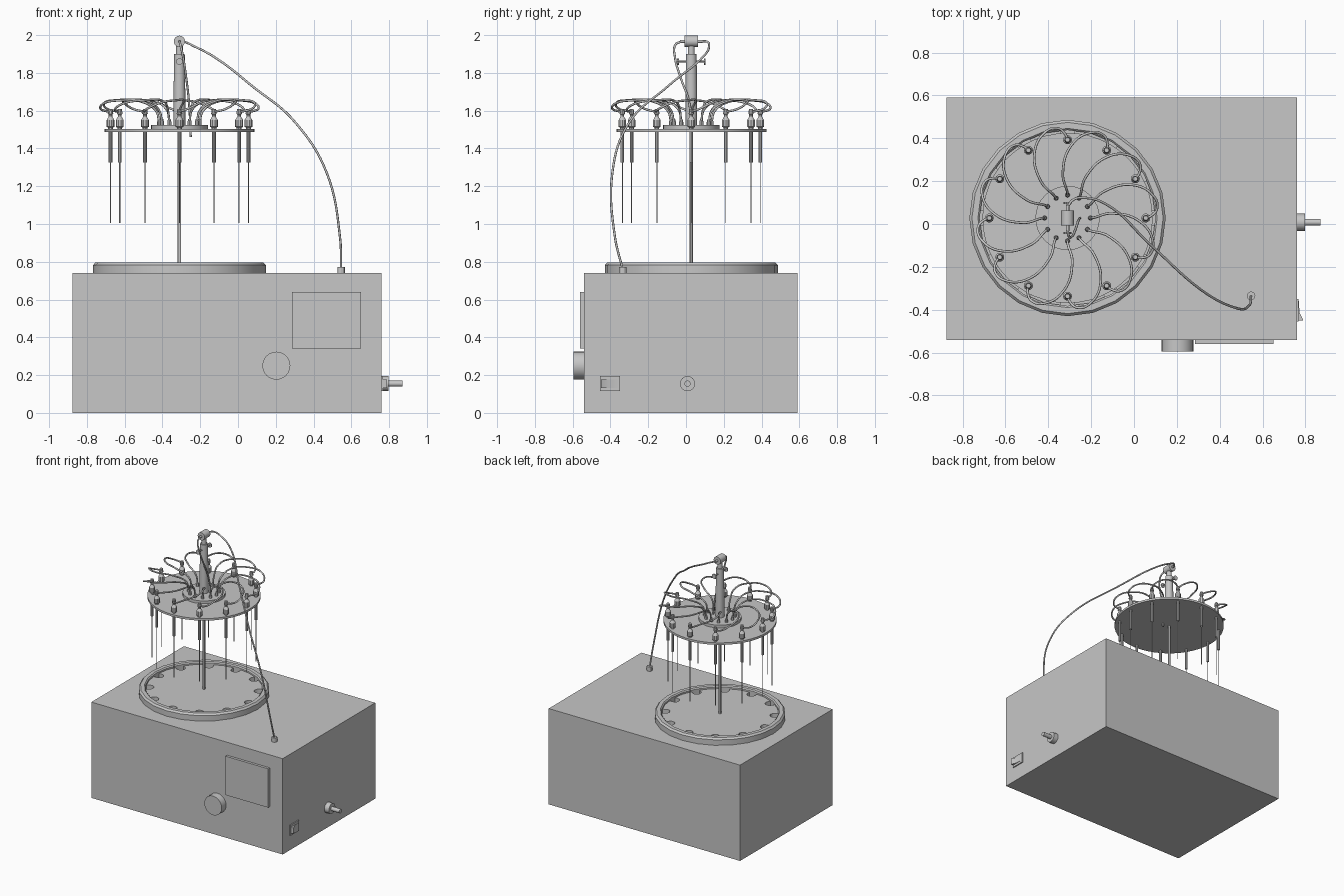
import bpy, bmesh
from math import sin, cos, pi, radians
from mathutils import Matrix, Vector

cube = bpy.data.objects.get("Cube")
if cube:
    bpy.data.objects.remove(cube, do_unlink=True)

grey = bpy.data.materials.new("light grey")
grey.use_nodes = True
grey.diffuse_color = (0.57, 0.57, 0.57, 1)
grey.node_tree.nodes["Principled BSDF"].inputs["Base Color"].default_value = grey.diffuse_color

CX, CY = -0.31, 0.028         # axis of the carousel
COUNT = 12                    # needle stations
AXES = {"z": Matrix(), "x": Matrix.Rotation(pi / 2, 4, "Y"), "y": Matrix.Rotation(-pi / 2, 4, "X")}


def finish(name, bm):
    bmesh.ops.recalc_face_normals(bm, faces=bm.faces)
    mesh = bpy.data.meshes.new(name)
    bm.to_mesh(mesh)
    bm.free()
    mesh.shade_smooth()
    mesh.set_sharp_from_angle(angle=radians(30))
    mesh.materials.append(grey)
    obj = bpy.data.objects.new(name, mesh)
    bpy.context.collection.objects.link(obj)
    return obj


def box(name, low, high):
    bm = bmesh.new()
    bmesh.ops.create_cube(bm, size=1)
    for v in bm.verts:
        v.co = [low[i] + (v.co[i] + 0.5) * (high[i] - low[i]) for i in range(3)]
    return finish(name, bm)


def lathe(name, profile, loc, axis="z", sides=16, closed=False):
    """Turned part: profile holds (radius, height) pairs."""
    bm = bmesh.new()
    rings = [[bm.verts.new((r * cos(2 * pi * k / sides), r * sin(2 * pi * k / sides), h))
              for k in range(sides)] for r, h in profile]
    pairs = list(zip(rings, rings[1:]))
    if closed:
        pairs.append((rings[-1], rings[0]))
    else:
        bm.faces.new(rings[0])
        bm.faces.new(rings[-1])
    for a, b in pairs:
        for k in range(sides):
            j = (k + 1) % sides
            bm.faces.new((a[k], a[j], b[j], b[k]))
    bm.transform(Matrix.Translation(loc) @ AXES[axis])
    return finish(name, bm)


def prism(name, outline, offset):
    """Extrude a flat outline along an offset."""
    bm = bmesh.new()
    face = bm.faces.new([bm.verts.new(p) for p in outline])
    out = bmesh.ops.extrude_face_region(bm, geom=[face])
    moved = [v for v in out["geom"] if isinstance(v, bmesh.types.BMVert)]
    bmesh.ops.translate(bm, verts=moved, vec=offset)
    return finish(name, bm)


def tube(name, points, radius):
    curve = bpy.data.curves.new(name, "CURVE")
    curve.dimensions = "3D"
    curve.bevel_depth = radius
    curve.bevel_resolution = 2
    curve.resolution_u = 8
    curve.use_fill_caps = True
    spline = curve.splines.new("BEZIER")
    spline.bezier_points.add(len(points) - 1)
    for bp, p in zip(spline.bezier_points, points):
        bp.co = p
        bp.handle_left_type = bp.handle_right_type = "AUTO"
    curve.materials.append(grey)
    obj = bpy.data.objects.new(name, curve)
    bpy.context.collection.objects.link(obj)
    return obj


def polar(r, angle, z):
    return Vector((CX + r * cos(angle), CY + r * sin(angle), z))


# Housing and front controls
box("housing", (-0.875, -0.54, 0), (0.76, 0.59, 0.74))
box("display_panel", (0.285, -0.56, 0.34), (0.65, -0.54, 0.64))
lathe("control_knob", [(0.074, -0.595), (0.074, -0.54)], (0.203, 0, 0.25), "y", 24)

# Side inlet and rocker switch
lathe("inlet_fitting", [(0.04, 0), (0.04, 0.038), (0.016, 0.038), (0.016, 0.11)], (0.76, 0.008, 0.155), "x")
box("switch_frame", (0.76, -0.455, 0.115), (0.768, -0.35, 0.195))
prism("switch_rocker", [(0.765, -0.45, 0.132), (0.79, -0.45, 0.132),
                        (0.772, -0.412, 0.132), (0.769, -0.36, 0.132), (0.765, -0.36, 0.132)], (0, 0, 0.046))

# Bath rim and notched plate inside it
lathe("bath_rim", [(0.458, 0.74), (0.458, 0.782), (0.446, 0.795), (0.418, 0.795), (0.41, 0.787), (0.41, 0.74)],
      (CX, CY, 0), sides=24, closed=True)
outline = []
for i in range(COUNT):
    mid = 2 * pi * i / COUNT
    out, side = Vector((cos(mid), sin(mid), 0)), Vector((-sin(mid), cos(mid), 0))
    centre = polar(0.383, mid, 0.742)
    outline.append(centre + out * 0.027 - side * 0.032)
    for k in range(7):
        t = pi * k / 6
        outline.append(centre - out * 0.032 * sin(t) - side * 0.032 * cos(t))
    outline.append(centre + out * 0.027 + side * 0.032)
    for k in (1, 2, 3):
        outline.append(polar(0.411, mid + 2 * pi / COUNT * k / 4, 0.742))
prism("notched_plate", outline, (0, 0, 0.033))

# Centre column
lathe("support_rod", [(0.009, 0.76), (0.009, 1.5)], (CX, CY, 0), sides=12)
lathe("column", [(0.031, 1.5), (0.031, 1.7), (0.028, 1.9), (0.018, 1.9), (0.018, 1.95)], (CX, CY, 0))
lathe("column_head", [(0.008, -0.06), (0.008, -0.035), (0.03, -0.035), (0.03, 0.035), (0.008, 0.035), (0.008, 0.06)],
      (CX, CY, 1.967), "y")
lathe("column_side_ports", [(0.018, -0.075), (0.018, -0.066), (0.005, -0.066),
                            (0.005, 0.066), (0.018, 0.066), (0.018, 0.075)], (CX, CY, 1.86), "y", 10)

# Needle carousel
lathe("carousel_disc", [(0.397, 1.488), (0.397, 1.504)], (CX, CY, 0), sides=48)
lathe("hub_disc", [(0.15, 1.504), (0.15, 1.525)], (CX, CY, 0), sides=32)

# Tube path relative to its needle: (degrees, radius, height)
SWIRL = [(30, 0.107, 1.54), (31, 0.125, 1.6), (36, 0.21, 1.65), (27, 0.34, 1.655),
         (15, 0.412, 1.64), (6, 0.42, 1.61), (1.5, 0.39, 1.598), (0, 0.365, 1.595)]
for i in range(COUNT):
    a = 2 * pi * i / COUNT
    station = polar(0.365, a, 0)
    lathe(f"needle_fitting_{i + 1}",
          [(0.013, 1.5), (0.013, 1.51), (0.021, 1.515), (0.021, 1.55), (0.01, 1.568),
           (0.01, 1.58), (0.015, 1.583), (0.011, 1.61)], station, sides=10)
    lathe(f"needle_sleeve_{i + 1}", [(0.01, 1.325), (0.01, 1.495)], station, sides=10)
    lathe(f"needle_{i + 1}", [(0.0028, 1.005), (0.0028, 1.34)], station, sides=6)
    lathe(f"hub_port_{i + 1}", [(0.011, 1.52), (0.011, 1.54), (0.007, 1.555)], polar(0.107, a, 0), sides=8)
    tube(f"needle_tube_{i + 1}", [polar(r, a + radians(d), z) for d, r, z in SWIRL], 0.006)

# Supply hose down to the housing, and the short hose down to the disc
lathe("hose_socket", [(0.02, 0.735), (0.02, 0.773)], (0.546, -0.335, 0), sides=12)
tube("supply_hose", [(CX, 0.08, 1.967), (-0.285, 0.112, 1.965), (-0.23, 0.122, 1.94), (-0.135, 0.095, 1.89),
                     (0.075, -0.095, 1.73), (0.31, -0.305, 1.53), (0.47, -0.39, 1.27),
                     (0.54, -0.376, 0.93), (0.546, -0.335, 0.76)], 0.006)
tube("column_hose", [(CX, -0.02, 1.967), (-0.305, -0.055, 1.95), (-0.29, -0.058, 1.88),
                     (-0.275, -0.03, 1.78), (-0.26, 0.015, 1.65), (-0.25, 0.03, 1.46)], 0.006)
